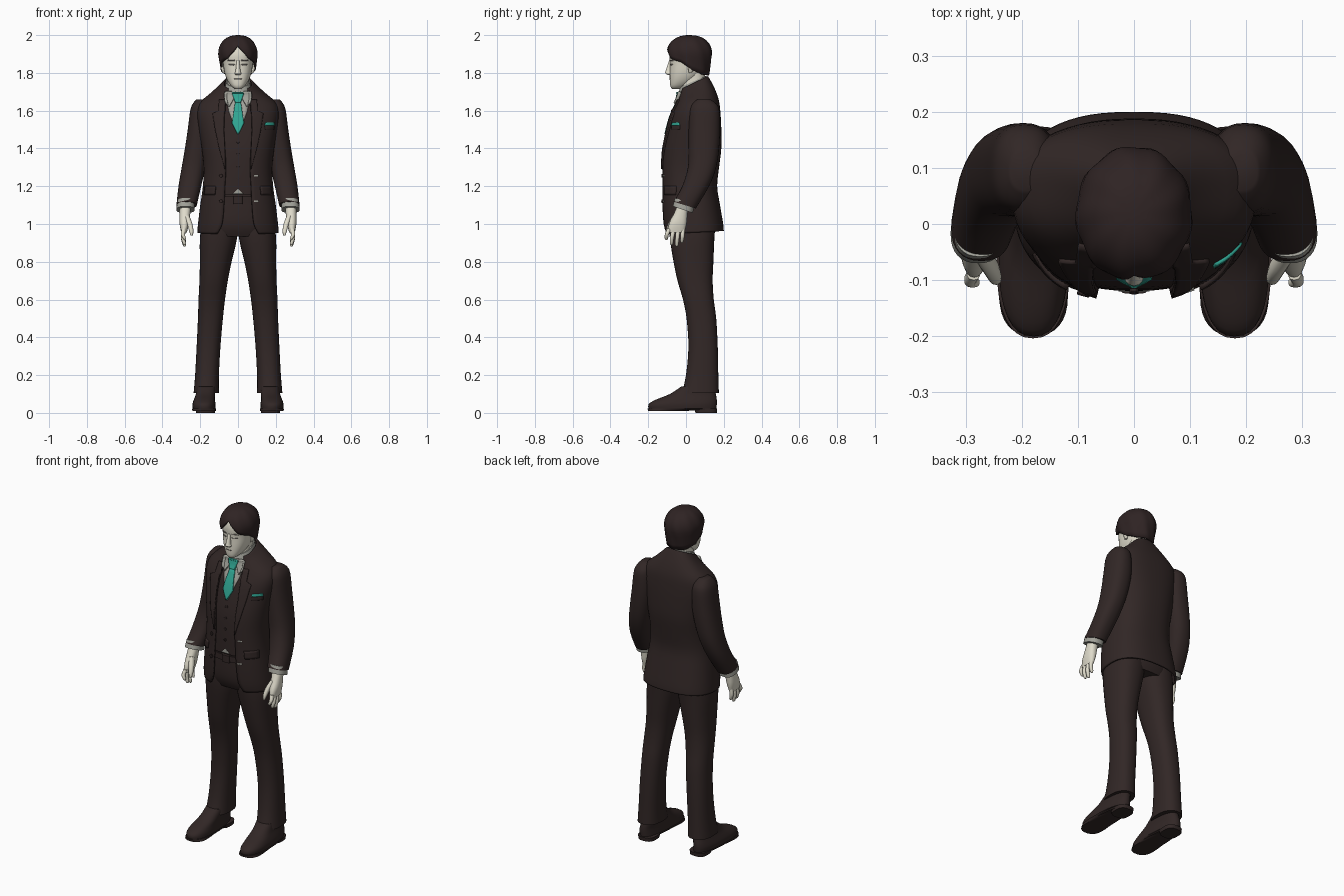
import bpy, math
from mathutils import Vector
from mathutils.bvhtree import BVHTree

def material(name, rgb):
    m = bpy.data.materials.new(name)
    m.diffuse_color = (*rgb, 1)
    return m

SUIT = material("dark_brown_cloth", (0.031, 0.020, 0.019))
HAIR = material("dark_hair", (0.028, 0.017, 0.017))
SKIN = material("pale_skin", (0.74, 0.71, 0.60))
SHIRT = material("grey_shirt", (0.36, 0.36, 0.32))
TEAL = material("teal_silk", (0.03, 0.38, 0.29))
LINE = material("face_line_grey", (0.22, 0.20, 0.18))

def make(name, verts, faces, mat, thick=0, angle=50):
    me = bpy.data.meshes.new(name)
    me.from_pydata(verts, [], faces)
    me.materials.append(mat)
    for p in me.polygons:
        p.use_smooth = True
    me.set_sharp_from_angle(angle=math.radians(angle))
    ob = bpy.data.objects.new(name, me)
    bpy.context.collection.objects.link(ob)
    if thick:
        s = ob.modifiers.new("thickness", "SOLIDIFY")
        s.thickness, s.offset = thick, -1
    return ob

def smooth_rows(rows, steps):
    """Catmull-Rom interpolation between cross-sections."""
    out = []
    for i in range(len(rows) - 1):
        p0, p1, p2, p3 = (rows[max(0, min(len(rows) - 1, i + k))] for k in (-1, 0, 1, 2))
        for s in range(steps):
            t = s / steps
            out.append([0.5 * (2*b + (c - a)*t + (2*a - 5*b + 4*c - d)*t*t + (3*b - a - 3*c + d)*t**3)
                        for a, b, c, d in zip(p0, p1, p2, p3)])
    return out + [list(rows[-1])]

def loft(name, rings, mat, side=1, n=32, power=0.85, mid=0.5, steps=3, thick=0):
    """Skin rings of (z, centre x, half width, front y, back y, tilt, front gap)."""
    rings = sorted(tuple(r) + (0,) * (7 - len(r)) for r in rings)
    is_open = any(r[6] for r in rings)
    rows = smooth_rows(rings, steps)
    cols = n + 1 if is_open else n
    pw = lambda v: math.copysign(abs(v) ** power, v)
    verts = []
    for z, cx, hw, yf, yb, tilt, gap in rows:
        d = math.asin(min(1, (max(gap, 0) / hw) ** (1 / power))) if is_open else 0
        cy = yf + (yb - yf) * mid
        for j in range(cols):
            a = -math.pi / 2 + d + (2 * math.pi - 2 * d) * j / n
            s = pw(math.sin(a))
            y = cy + s * ((yb - cy) if s > 0 else (cy - yf))
            verts.append((side * cx + hw * pw(math.cos(a)), y, z + tilt * s))
    faces = []
    for i in range(len(rows) - 1):
        for j in range(n):
            k = (j + 1) % cols
            faces.append((i*cols + j, i*cols + k, (i+1)*cols + k, (i+1)*cols + j))
    if not is_open:
        faces.append(tuple(reversed(range(cols))))
        faces.append(tuple(range((len(rows) - 1) * cols, len(rows) * cols)))
    return make(name, verts, faces, mat, thick)

def patch(name, rows, mat, target, side=1, off=0.004, thick=0.007, steps=4, n=6):
    """Plate given as rows (z, x0, x1), laid on the front of another part."""
    me = target.data
    tree = BVHTree.FromPolygons([v.co for v in me.vertices], [tuple(p.vertices) for p in me.polygons])
    rows = sorted(rows)
    fine = []
    for a, b in zip(rows, rows[1:]):
        fine += [[p + (q - p) * s / steps for p, q in zip(a, b)] for s in range(steps)]
    fine.append(rows[-1])
    verts, m = [], n + 1
    for z, x0, x1 in fine:
        x0, x1 = sorted((side * x0, side * x1))
        for j in range(m):
            x = x0 + (x1 - x0) * j / n
            hit = tree.ray_cast(Vector((x, -1, z)), Vector((0, 1, 0)))[0]
            if hit is None or hit.y > 0.06:
                hit = tree.find_nearest(Vector((x, -0.1, z)))[0]
            verts.append((x, hit.y - off, z))
    faces = [(i*m + j, i*m + j + 1, (i+1)*m + j + 1, (i+1)*m + j)
             for i in range(len(fine) - 1) for j in range(n)]
    return make(name, verts, faces, mat, thick)

# Head, neck, nose
head = loft("head", [(1.716, 0, .018, -.074, -.03), (1.73, 0, .036, -.083, 0), (1.76, 0, .056, -.086, .05),
                     (1.80, 0, .071, -.086, .085), (1.85, 0, .079, -.085, .108), (1.90, 0, .083, -.088, .118),
                     (1.95, 0, .073, -.07, .11), (1.98, 0, .04, -.03, .07)], SKIN)
loft("neck", [(1.64, 0, .062, -.03, .11), (1.74, 0, .057, -.025, .102), (1.83, 0, .058, -.02, .10)], SKIN)
loft("nose", [(1.788, 0, .010, -.094, -.07), (1.797, 0, .018, -.109, -.07), (1.81, 0, .013, -.108, -.07),
              (1.865, 0, .008, -.09, -.07)], SKIN, n=12)
patch("mouth_line", [(1.766, -.018, .018), (1.769, -.022, .022)], LINE, head, off=.002, thick=.004)
for s, tag in ((1, "left"), (-1, "right")):
    loft("ear_" + tag, [(1.80, .076, .006, .015, .03), (1.83, .083, .009, .01, .045),
                        (1.865, .085, .009, .01, .05)], SKIN, s, n=12)
    patch("eye_" + tag, [(1.84, .022, .045), (1.846, .018, .05)], LINE, head, s, off=.002, thick=.004)
    patch("eyebrow_" + tag, [(1.864, .016, .055), (1.87, .02, .052)], LINE, head, s, off=.002, thick=.004)

# Hair cap: lower edge parts over the forehead and drops toward the nape
def hairline(t):
    keys = [(0, 1.945), (.6, 1.875), (1.2, 1.855), (1.7, 1.815), (2.3, 1.79), (3.2, 1.785)]
    for (a, za), (b, zb) in zip(keys, keys[1:]):
        if t <= b:
            return za + (zb - za) * (t - a) / (b - a)

N, M = 64, 12
hv, hf = [], []
for i in range(M):
    for j in range(N):
        a = 2 * math.pi * j / N
        t = abs((a + math.pi / 2 + math.pi) % (2 * math.pi) - math.pi)
        zb = hairline(t)
        z = zb + (2.0 - zb) * math.sin(math.pi / 2 * i / M)
        r = (1 - ((z - 1.9) / .1) ** 2) ** .42 if z > 1.9 else 1 - (1.9 - z) * 1.3
        r *= 1 + .018 * math.sin(9 * a + 25 * z)
        hv.append((.104 * r * math.cos(a), .018 + .121 * r * math.sin(a), z))
hv.append((0, .02, 2.0))
for i in range(M - 1):
    hf += [(i*N + j, i*N + (j+1) % N, (i+1)*N + (j+1) % N, (i+1)*N + j) for j in range(N)]
hf += [((M-1)*N + j, (M-1)*N + (j+1) % N, M*N) for j in range(N)]
make("hair", hv, hf, HAIR, .012)

# Jacket, open at the front, over a closed waistcoat
body = [(.955, 0, .215, -.115, .20, .008, .11), (1.0, 0, .212, -.125, .197, 0, .085),
        (1.1, 0, .2, -.13, .18, 0, .075), (1.2, 0, .186, -.13, .165, 0, .07),
        (1.3, 0, .182, -.13, .175, 0, .065), (1.4, 0, .192, -.124, .187, 0, .07),
        (1.5, 0, .207, -.103, .187, 0, .075), (1.58, 0, .217, -.08, .183, 0, .072),
        (1.64, 0, .203, -.056, .175, .01, .066), (1.69, 0, .145, -.04, .155, .02, .06),
        (1.725, 0, .10, -.036, .13, .035, .055), (1.748, 0, .076, -.03, .116, .035, .05)]
jacket = loft("jacket", body, SUIT, n=56, power=.8, thick=.01)
inner = [(z, cx, w - .012, f + .011, b - .014, t) for z, cx, w, f, b, t, g in body if 1.15 < z < 1.74]
vest = loft("waistcoat", [(1.155, 0, .178, -.118, .152)] + inner, SUIT, n=48, power=.8)

# Shirt front, collar, tie
shirt = patch("shirt_front", [(1.475, -.003, .003), (1.6, -.05, .05), (1.69, -.062, .062)], SHIRT, vest, off=.005)
collar = loft("shirt_collar", [(1.69, 0, .073, -.045, .112, .03), (1.72, 0, .069, -.042, .112, .035),
                               (1.755, 0, .063, -.03, .108, .03)], SHIRT)
patch("shirt_hem", [(1.16, -.028, .028), (1.185, -.002, .002)], SHIRT, vest, off=.003)
patch("tie_blade", [(1.478, -.003, .003), (1.535, -.032, .032), (1.655, -.014, .014)], TEAL, shirt, off=.012, thick=.01)
patch("tie_knot", [(1.645, -.014, .014), (1.66, -.02, .02), (1.69, -.032, .032), (1.70, -.026, .026)],
      TEAL, shirt, off=.02, thick=.018)
for i in range(4):
    z = 1.24 + .065 * i
    patch(f"waistcoat_button_{i}", [(z - .007, -.003, .003), (z, -.008, .008), (z + .007, -.003, .003)],
          SUIT, vest, off=.006)

# Jacket details
for s, tag in ((1, "left"), (-1, "right")):
    patch("collar_point_" + tag, [(1.625, .045, .05), (1.66, .025, .064), (1.70, .012, .066)],
          SHIRT, shirt, s, off=.012, thick=.01)
    patch("lapel_" + tag, [(1.29, .067, .07), (1.4, .07, .10), (1.5, .075, .122), (1.585, .073, .135),
                           (1.6, .07, .105), (1.66, .066, .10)], SUIT, jacket, s, off=.008, thick=.01)
    patch("pocket_flap_" + tag, [(1.155, .125, .182), (1.2, .12, .178)], SUIT, jacket, s, off=.01, thick=.012)
patch("breast_pocket", [(1.5, .145, .192), (1.522, .143, .194)], SUIT, jacket, off=.005)
patch("pocket_square", [(1.522, .143, .194), (1.537, .148, .192)], TEAL, jacket, off=.007)
for i, z in enumerate((1.12, 1.255)):
    patch(f"buttonhole_{i}", [(z - .004, .085, .108), (z + .004, .085, .108)], SHIRT, jacket, off=.003, thick=.004)
    patch(f"jacket_button_{i}", [(z - .01, .088, .094), (z, .08, .102), (z + .01, .088, .094)],
          SUIT, jacket, -1, off=.008)

# Trouser seat and belt
loft("trouser_seat", [(1.2, 0, .165, -.105, .14), (1.05, 0, .185, -.108, .155), (.98, 0, .19, -.1, .16),
                      (.935, 0, .185, -.08, .145)], SUIT)
loft("belt", [(1.11, 0, .178, -.115, .155), (1.145, 0, .175, -.115, .152)], SUIT)
loft("belt_buckle", [(1.105, 0, .024, -.124, -.1), (1.148, 0, .024, -.124, -.1)], SUIT, n=16, power=.4)

for s, tag in ((1, "left"), (-1, "right")):
    # Legs and shoes
    loft("trouser_leg_" + tag, [(1.0, .097, .095, -.09, .155), (.92, .104, .098, -.085, .15),
         (.8, .118, .084, -.066, .145), (.7, .129, .075, -.045, .141), (.6, .139, .07, -.016, .147),
         (.5, .146, .066, .003, .16), (.35, .156, .063, .013, .168), (.2, .164, .063, 0, .171),
         (.105, .168, .067, -.022, .174)], SUIT, s)
    loft("shoe_" + tag, [(.015, .178, .06, -.197, .16), (.045, .18, .061, -.198, .163), (.07, .178, .056, -.16, .163),
         (.1, .172, .051, -.085, .158), (.14, .168, .05, -.025, .15)], SUIT, s, mid=.36)
    loft("shoe_sole_" + tag, [(.01, .179, .061, -.2, .0), (.024, .18, .065, -.204, .165)], SUIT, s, mid=.36)
    loft("shoe_heel_" + tag, [(0, .172, .05, .05, .163), (.022, .172, .052, .045, .165)], SUIT, s, power=.7)
    # Sleeves and cuffs
    loft("sleeve_" + tag, [(1.66, .19, .03, .06, .13), (1.637, .193, .046, .035, .16), (1.60, .195, .058, .02, .177),
         (1.5, .2, .066, .014, .18), (1.4, .215, .066, .014, .175), (1.3, .235, .063, .01, .16),
         (1.2, .255, .06, -.02, .122), (1.1, .272, .054, -.066, .052, -.018)], SUIT, s)
    loft("shirt_cuff_" + tag, [(1.12, .275, .046, -.058, .045, -.018), (1.076, .278, .049, -.07, .036, -.018)], SHIRT, s)
    # Hands
    loft("palm_" + tag, [(1.1, .278, .03, -.045, .015), (1.05, .281, .028, -.066, .008), (1.0, .284, .025, -.09, .003),
         (.955, .286, .015, -.098, -.008)], SKIN, s, n=20)
    for i, tip in enumerate((.915, .888, .88, .9)):
        y, m = -.088 + .0235 * i, (.975 + tip) / 2
        yt = y - .02 + .004 * i
        loft(f"finger_{i}_{tag}", [(.975, .286, .012, y - .012, y + .012), (m, .292, .011, yt - .004, yt + .018),
             (tip + .01, .284, .009, yt - .005, yt + .013), (tip, .282, .004, yt, yt + .008)], SKIN, s, n=10)
    loft("thumb_" + tag, [(1.045, .272, .014, -.07, -.035), (1.0, .255, .014, -.095, -.062),
         (.96, .247, .011, -.108, -.084), (.938, .245, .005, -.107, -.095)], SKIN, s, n=12)
